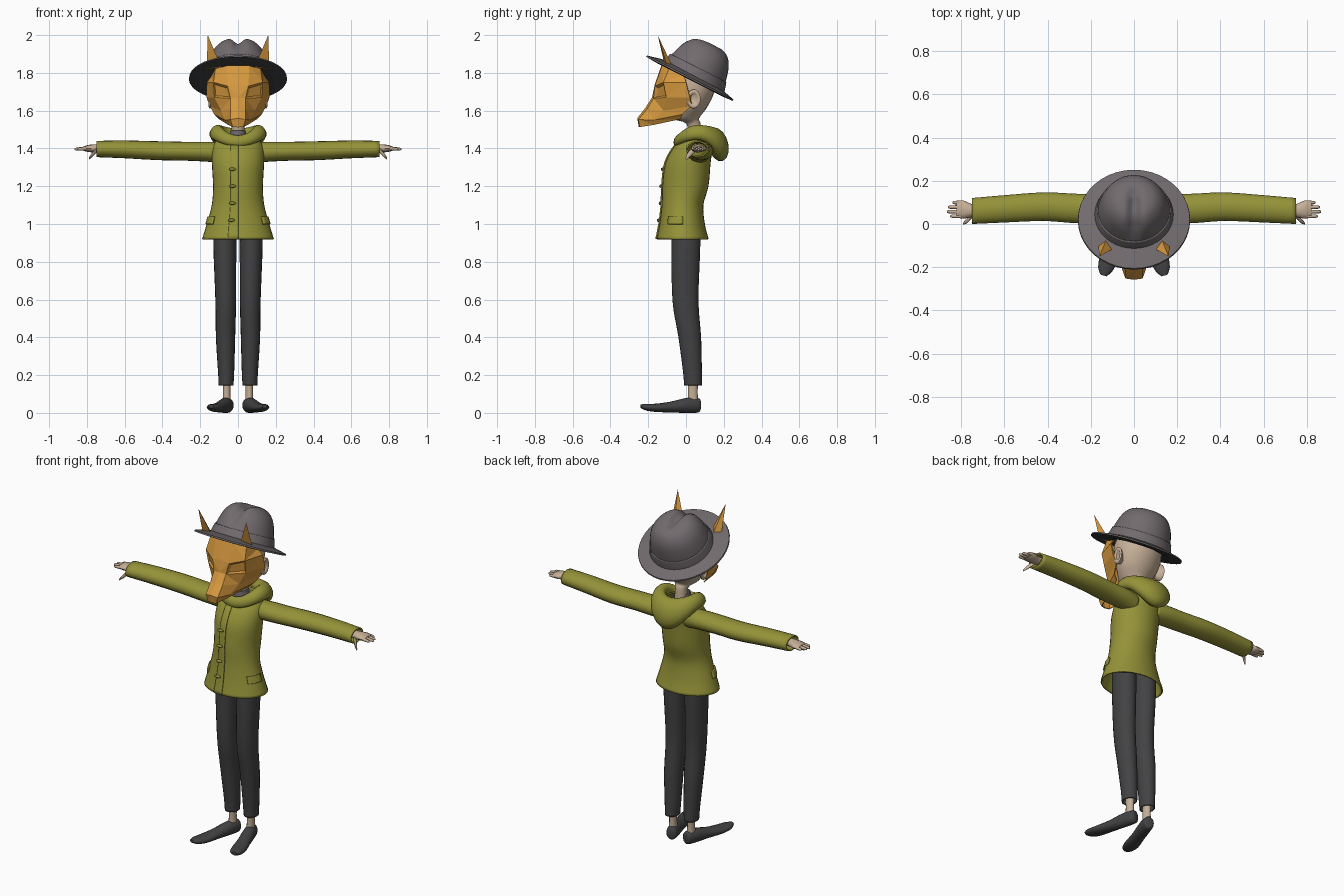
import bpy, bmesh, math
from mathutils import Vector

if "Cube" in bpy.data.objects:
    bpy.data.objects.remove(bpy.data.objects["Cube"], do_unlink=True)


def material(name, r, g, b):
    mat = bpy.data.materials.new(name)
    mat.use_nodes = True
    mat.diffuse_color = (r, g, b, 1)
    shader = next(n for n in mat.node_tree.nodes if n.type == 'BSDF_PRINCIPLED')
    shader.inputs["Base Color"].default_value = (r, g, b, 1)
    shader.inputs["Roughness"].default_value = 0.8
    return mat


OLIVE = material("olive cloth", .30, .29, .04)
CHARCOAL = material("charcoal cloth", .055, .055, .058)
GREY = material("grey felt", .165, .145, .155)
SKIN = material("skin", .56, .43, .31)
ORANGE = material("orange mask", .68, .32, .05)


def finish(name, bm, mat, smooth=True, thickness=0, shade_angle=50):
    """Turn a bmesh into a named, coloured and shaded object."""
    bmesh.ops.recalc_face_normals(bm, faces=bm.faces)
    mesh = bpy.data.meshes.new(name)
    bm.to_mesh(mesh)
    bm.free()
    mesh.materials.append(mat)
    obj = bpy.data.objects.new(name, mesh)
    bpy.context.collection.objects.link(obj)
    if smooth:
        bpy.ops.object.select_all(action='DESELECT')
        obj.select_set(True)
        bpy.context.view_layer.objects.active = obj
        bpy.ops.object.shade_smooth_by_angle(angle=math.radians(shade_angle))
    if thickness:
        shell = obj.modifiers.new("shell", 'SOLIDIFY')
        shell.thickness = thickness
        shell.offset = -1
    return obj


def refine(rings, steps):
    """Catmull-Rom interpolation between rings."""
    out = []
    last = len(rings) - 1
    for i in range(last):
        p0, p1, p2, p3 = [rings[min(max(k, 0), last)] for k in range(i - 1, i + 3)]
        for s in range(steps):
            t = s / steps
            out.append([b + .5 * t * (c - a + t * (2*a - 5*b + 4*c - d + t * (3*(b - c) + d - a)))
                        for a, b, c, d in zip(p0, p1, p2, p3)])
    return out + [list(rings[-1])]


def loft(name, rings, mat, axis='z', sides=20, steps=4, caps=True, mirror=1, **options):
    """Skin elliptical rings (x, y, z, half width, half height) lying across an axis."""
    bm = bmesh.new()
    loops = []
    for x, y, z, a, b in refine(rings, steps):
        loop = []
        for k in range(sides):
            t = math.tau * k / sides
            u, v = a * math.cos(t), b * math.sin(t)
            offset = {'x': (0, u, v), 'y': (u, 0, v), 'z': (u, v, 0)}[axis]
            p = Vector((x, y, z)) + Vector(offset)
            p.x *= mirror
            loop.append(bm.verts.new(p))
        loops.append(loop)
    for low, high in zip(loops, loops[1:]):
        for k in range(sides):
            n = (k + 1) % sides
            bm.faces.new((low[k], low[n], high[n], high[k]))
    if caps:
        bm.faces.new(loops[0])
        bm.faces.new(loops[-1])
    return finish(name, bm, mat, **options)


# Coat body, open at the hem
COAT = [(0, -.018, .92, .19, .138), (0, -.02, 1.0, .166, .12), (0, -.018, 1.1, .139, .11),
        (0, -.003, 1.2, .132, .122), (0, .01, 1.32, .138, .12), (0, .035, 1.4, .135, .105),
        (0, .055, 1.45, .11, .08), (0, .06, 1.475, .075, .06)]
loft("coat_body", COAT, OLIVE, sides=32, caps=False, thickness=.008)


def coat_point(z, angle, lift):
    """Point just off the coat surface; angle is measured from the front."""
    rings = refine(COAT, 4)
    for low, high in zip(rings, rings[1:]):
        if low[2] <= z <= high[2]:
            t = (z - low[2]) / (high[2] - low[2])
            x, y, _, a, b = [p + (q - p) * t for p, q in zip(low, high)]
            return Vector((math.sin(angle) * (a + lift), y - math.cos(angle) * (b + lift), z))


def coat_panel(name, z0, z1, a0, a1, rows=8, cols=5):
    """Thin cloth patch following the coat."""
    bm = bmesh.new()
    grid = [[bm.verts.new(coat_point(z0 + (z1 - z0) * r / rows, a0 + (a1 - a0) * c / cols, .007))
             for c in range(cols + 1)] for r in range(rows + 1)]
    for r in range(rows):
        for c in range(cols):
            bm.faces.new((grid[r][c], grid[r][c+1], grid[r+1][c+1], grid[r+1][c]))
    return finish(name, bm, OLIVE, thickness=.008)


coat_panel("front_placket", .922, 1.42, -.28, .01, rows=24)
for name, side in (("left", 1), ("right", -1)):
    coat_panel(name + "_pocket_flap", 1.0, 1.04, side * .9, side * 1.6)

# Toggles down the placket
for i in range(4):
    p = coat_point(1.02 + .09 * i, -.2, .012)
    loft(f"toggle_{i + 1}", [(p.x - .018, p.y, p.z, .004, .004), (p.x, p.y, p.z, .008, .009),
         (p.x + .018, p.y, p.z, .004, .004)], OLIVE, axis='x', sides=8)

# Rolled hood lying round the neck, heavier at the back
bm = bmesh.new()
loops = []
SEGMENTS, SIDES = 40, 14
for i in range(SEGMENTS):
    t = math.tau * i / SEGMENTS
    front, back = max(math.cos(t), 0) ** 2, max(-math.cos(t), 0) ** 2
    center = Vector((.115 * math.sin(t), .0625 - .1075 * math.cos(t), 1.485 - .045*front - .065*back))
    outward = Vector((math.sin(t), -math.cos(t), 0))
    wide, tall = .035 - .015*front + .02*back, .04 - .01*front + .048*back
    loop = []
    for k in range(SIDES):
        s = math.tau * k / SIDES
        lean = .25 * wide * math.sin(s)
        loop.append(bm.verts.new(center + outward * (wide * math.cos(s) - lean)
                                 + Vector((0, 0, tall * math.sin(s)))))
    loops.append(loop)
for i in range(SEGMENTS):
    a, b = loops[i], loops[(i + 1) % SEGMENTS]
    for k in range(SIDES):
        n = (k + 1) % SIDES
        bm.faces.new((a[k], a[n], b[n], b[k]))
finish("hood", bm, OLIVE)

# Head, neck and shirt collar
loft("head", [(0, .045, 1.44, .037, .037), (0, .04, 1.53, .037, .037), (0, -.005, 1.56, .07, .075),
     (0, .018, 1.62, .112, .095), (0, .03, 1.7, .135, .12), (0, .03, 1.78, .13, .12),
     (0, .05, 1.85, .1, .1)], SKIN, sides=24)
loft("shirt_collar", [(0, .03, 1.42, .055, .055), (0, .03, 1.47, .045, .05), (0, .03, 1.495, .04, .048)],
     GREY, caps=False, thickness=.005)

# Paired limbs
for name, side in (("left", 1), ("right", -1)):
    loft(name + "_sleeve", [(.07, .07, 1.375, .055, .055), (.15, .07, 1.382, .066, .053),
         (.27, .072, 1.385, .068, .05), (.42, .08, 1.388, .066, .05), (.6, .07, 1.395, .063, .047),
         (.75, .06, 1.397, .06, .043)], OLIVE, axis='x', caps=False, mirror=side, thickness=.008)
    loft(name + "_palm", [(.7, .062, 1.4, .026, .022), (.75, .062, 1.4, .03, .022),
         (.79, .067, 1.4, .042, .019), (.82, .068, 1.399, .038, .011)], SKIN,
         axis='x', sides=12, mirror=side)
    for i, tip in enumerate((.85, .865, .86, .84)):
        y = .036 + .021 * i
        loft(f"{name}_finger_{i + 1}", [(.8, y, 1.4, .009, .01), (tip - .01, y, 1.397, .008, .008),
             (tip, y, 1.396, .003, .003)], SKIN, axis='x', sides=8, steps=2, mirror=side)
    loft(name + "_thumb", [(.75, .04, 1.39, .014, .014), (.772, .016, 1.366, .012, .012),
         (.79, .002, 1.346, .005, .006)], SKIN, axis='x', sides=8, mirror=side)
    loft(name + "_ear", [(.118, .03, 1.655, .02, .03), (.14, .036, 1.66, .034, .047),
         (.152, .042, 1.662, .036, .05), (.156, .042, 1.662, .024, .036), (.146, .04, 1.662, .015, .025)],
         SKIN, axis='x', sides=14, steps=2, mirror=side)
    loft(name + "_trouser_leg", [(.067, 0, 1.05, .06, .07), (.07, 0, .9, .061, .076),
         (.065, -.003, .6, .055, .069), (.066, .02, .4, .051, .06), (.063, .034, .22, .043, .05),
         (.063, .037, .145, .039, .047)], CHARCOAL, caps=False, mirror=side, thickness=.006)
    loft(name + "_ankle", [(.06, .036, .05, .022, .028), (.06, .036, .12, .02, .026),
         (.06, .036, .22, .024, .03)], SKIN, sides=12, mirror=side)
    shoe = loft(name + "_shoe", [(0, .042, .042, .018, .025), (0, .03, .04, .03, .038),
                (0, -.03, .04, .036, .04), (0, -.12, .031, .037, .029), (0, -.2, .027, .042, .022),
                (0, -.255, .03, .034, .018), (0, -.285, .035, .014, .01)], CHARCOAL, axis='y', sides=16)
    shoe.location = (side * .06, .035, 0)
    shoe.rotation_euler.z = side * .29

# Hat: brim, crown with a front pinch, and band, all tipped back
brim = loft("hat_brim", [(0, 0, .03, .14, .14), (0, 0, .022, .19, .19), (0, 0, .006, .258, .256),
            (0, 0, -.002, .26, .258), (0, 0, -.006, .2, .2), (0, 0, .004, .14, .14)],
            GREY, sides=40, steps=1, caps=False)
brim.data.materials.append(CHARCOAL)
for face in brim.data.polygons:
    face.material_index = int(face.normal.z < -.1)
crown = loft("hat_crown", [(0, .015, .01, .175, .172), (0, .015, .08, .163, .16), (0, .015, .15, .14, .14),
             (0, .015, .195, .105, .108), (0, .015, .214, .06, .065), (0, .015, .218, .015, .015)],
             GREY, sides=40)
for v in crown.data.vertices:
    height = min(max((v.co.z - .06) / .1, 0), 1)
    pinch = height * math.exp(-(v.co.x / .028) ** 2) * min(max(.75 - v.co.y / .1, 0), 1)
    v.co.z -= .03 * pinch
    v.co.y += .02 * pinch
band = loft("hat_band", [(0, .015, .015, .184, .18), (0, .015, .04, .178, .175), (0, .015, .07, .17, .167)],
            GREY, sides=40, caps=False, thickness=.008)
for part in (brim, crown, band):
    part.location = (0, .02, 1.77)
    part.rotation_euler.x = math.radians(-27)

# Faceted animal mask: rows from brow to chin, columns from middle to edge
MASK = [[(0, -.13, 1.84), (.06, -.128, 1.838), (.12, -.09, 1.822), (.14, -.01, 1.785)],
        [(0, -.165, 1.74), (.055, -.165, 1.73), (.13, -.12, 1.75), (.165, 0, 1.75)],
        [(0, -.18, 1.67), (.04, -.172, 1.665), (.125, -.105, 1.67), (.167, .02, 1.67)],
        [(0, -.215, 1.615), (.04, -.205, 1.61), (.09, -.12, 1.6), (.15, .03, 1.625)],
        [(0, -.258, 1.56), (.04, -.252, 1.553), (.068, -.17, 1.55), (.125, -.02, 1.58)],
        [(0, -.25, 1.512), (.028, -.245, 1.513), (.052, -.17, 1.525), (.1, -.03, 1.555)]]
bm = bmesh.new()
eyes = []
for side in (1, -1):
    grid = [[bm.verts.new((side * x, y, z)) for x, y, z in row] for row in MASK]
    for r in range(len(grid) - 1):
        for c in range(3):
            face = bm.faces.new((grid[r][c], grid[r][c+1], grid[r+1][c+1], grid[r+1][c]))
            if (r, c) == (1, 1):
                eyes.append(face)
bmesh.ops.remove_doubles(bm, verts=bm.verts, dist=.0005)
bmesh.ops.recalc_face_normals(bm, faces=bm.faces)
bmesh.ops.inset_individual(bm, faces=eyes, thickness=.014)
for eye in eyes:
    for v in eye.verts:
        v.co.y += .012
bmesh.ops.triangulate(bm, faces=[f for f in bm.faces if f not in eyes])
finish("mask", bm, ORANGE, smooth=False, thickness=.006)

# Pointed mask ears poking through the brim
for name, side in (("left", 1), ("right", -1)):
    bm = bmesh.new()
    corners = [(.088, -.11, 1.83), (.166, -.095, 1.82), (.125, -.065, 1.82), (.16, -.15, 2)]
    verts = [bm.verts.new((side * x, y, z)) for x, y, z in corners]
    for skip in range(4):
        bm.faces.new([v for i, v in enumerate(verts) if i != skip])
    finish(name + "_mask_ear", bm, ORANGE, smooth=False)
